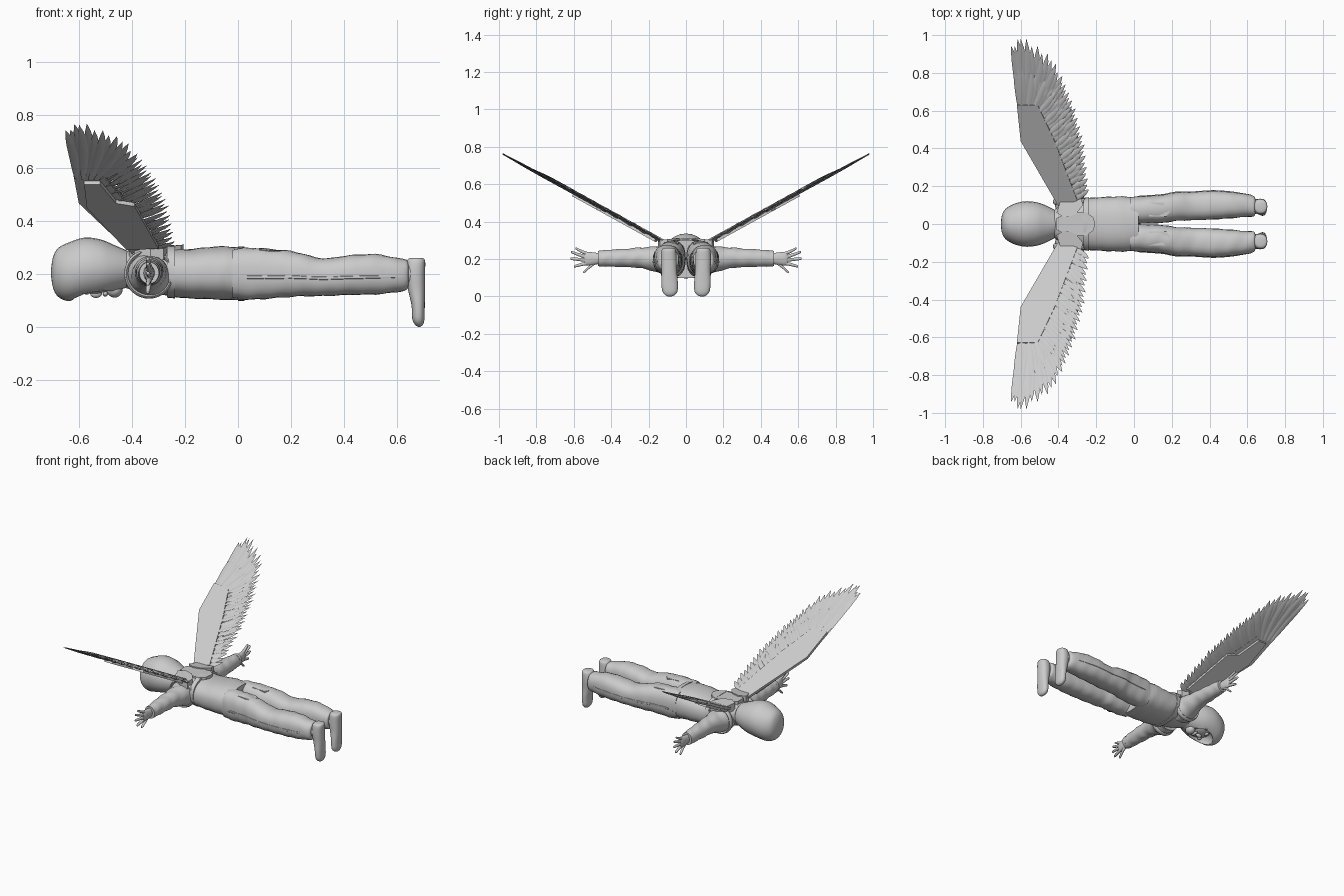
import bpy, bmesh, math
from mathutils import Vector

if "Cube" in bpy.data.objects:
    bpy.data.objects.remove(bpy.data.objects["Cube"], do_unlink=True)

grey = bpy.data.materials.new("light grey")
grey.use_nodes = True
grey.diffuse_color = (0.6, 0.6, 0.6, 1)
grey.node_tree.nodes["Principled BSDF"].inputs["Base Color"].default_value = (0.6, 0.6, 0.6, 1)


def finish(name, bm, mirror=False, angle=40):
    """Turn a bmesh into a shaded object, mirrored across the body if asked."""
    bmesh.ops.recalc_face_normals(bm, faces=bm.faces)
    mesh = bpy.data.meshes.new(name)
    bm.to_mesh(mesh)
    bm.free()
    mesh.materials.append(grey)
    ob = bpy.data.objects.new(name, mesh)
    bpy.context.collection.objects.link(ob)
    bpy.ops.object.select_all(action='DESELECT')
    ob.select_set(True)
    bpy.context.view_layer.objects.active = ob
    bpy.ops.object.shade_smooth_by_angle(angle=math.radians(angle))
    if mirror:
        mod = ob.modifiers.new("mirror", 'MIRROR')
        mod.use_axis = (False, True, False)
    return ob


def smooth_sections(secs, steps=4):
    """Catmull-Rom resampling of loft sections."""
    out = []
    for i in range(len(secs) - 1):
        a, b, c, d = (secs[max(0, min(len(secs) - 1, i + k))] for k in (-1, 0, 1, 2))
        for s in range(steps):
            t = s / steps
            out.append([q + t * ((r - p) + t * ((2*p - 5*q + 4*r - w) + t * (3*q - p - 3*r + w))) / 2
                        for p, q, r, w in zip(a, b, c, d)])
    return out + [secs[-1]]


def add_loft(bm, axis, secs, power=2.0, wrinkle=0.0, n=24):
    """Sections are (position, centre a, centre b, radius a, radius b)."""
    rings = []
    for t, ca, cb, ra, rb in smooth_sections(secs):
        ring = []
        for k in range(n):
            ang = math.tau * k / n
            c, s = math.cos(ang), math.sin(ang)
            fold = 1 + wrinkle * math.sin(t * 75 + 2 * math.sin(ang * 2))
            a = ca + ra * fold * math.copysign(abs(c) ** (2 / power), c)
            b = cb + rb * fold * math.copysign(abs(s) ** (2 / power), s)
            co = {'x': (t, a, b), 'y': (a, t, b), 'z': (a, b, t)}[axis]
            ring.append(bm.verts.new(co))
        rings.append(ring)
    for r, q in zip(rings, rings[1:]):
        for k in range(n):
            bm.faces.new((r[k], r[(k + 1) % n], q[(k + 1) % n], q[k]))
    bm.faces.new(rings[0])
    bm.faces.new(rings[-1])


def loft(name, axis, secs, mirror=False, **kw):
    bm = bmesh.new()
    add_loft(bm, axis, secs, **kw)
    return finish(name, bm, mirror)


def add_ball(bm, centre, radii):
    ball = bmesh.ops.create_uvsphere(bm, u_segments=24, v_segments=14, radius=1)["verts"]
    for v in ball:
        v.co = Vector(centre) + Vector(p * r for p, r in zip(v.co, radii))


def prism(name, outline, place, low, high, mirror=True):
    """Extrude a flat outline between two heights of a placing function."""
    bm = bmesh.new()
    a = [bm.verts.new(place(x, y, low)) for x, y in outline]
    b = [bm.verts.new(place(x, y, high)) for x, y in outline]
    bm.faces.new(a)
    bm.faces.new(b)
    for i in range(len(a)):
        j = (i + 1) % len(a)
        bm.faces.new((a[i], a[j], b[j], b[i]))
    return finish(name, bm, mirror, 25)


# Hood with a face opening underneath
hood = loft("hood", 'x', [
    (-.705, 0, .205, .01, .01), (-.698, 0, .205, .05, .055), (-.68, 0, .205, .08, .09),
    (-.64, 0, .207, .105, .11), (-.58, 0, .22, .12, .116), (-.52, 0, .222, .116, .108),
    (-.47, 0, .22, .1, .09), (-.42, 0, .218, .075, .07), (-.39, 0, .215, .06, .06)])
bm = bmesh.new()
add_ball(bm, (-.54, 0, .09), (.092, .082, .08))
cutter = finish("opening_cutter", bm)
cutter.hide_render = True
cut = hood.modifiers.new("opening", 'BOOLEAN')
cut.object = cutter
cut.operation = 'DIFFERENCE'
bpy.context.view_layer.objects.active = hood
bpy.ops.object.modifier_apply(modifier=cut.name)
bpy.data.objects.remove(cutter, do_unlink=True)

# Face
bm = bmesh.new()
add_ball(bm, (-.54, 0, .185), (.09, .08, .06))
add_ball(bm, (-.535, 0, .125), (.022, .013, .016))
add_ball(bm, (-.5, 0, .124), (.01, .026, .01))
add_ball(bm, (-.465, 0, .14), (.03, .035, .03))
for side in (-1, 1):
    add_ball(bm, (-.57, side * .033, .131), (.011, .017, .01))
finish("face", bm)

# Jacket, hem and chest strap
loft("jacket", 'x', [
    (-.42, 0, .215, .075, .07), (-.38, 0, .215, .1, .077), (-.3, 0, .21, .13, .088),
    (-.2, 0, .2, .14, .092), (-.08, 0, .203, .146, .1), (0, 0, .2, .142, .1),
    (.022, 0, .2, .14, .098)], power=2.4, wrinkle=.012, n=32)
loft("jacket_hem", 'x', [(0, 0, .2, .145, .103), (.025, 0, .2, .144, .102)], power=2.4, n=32)
loft("chest_strap", 'x', [(-.268, 0, .21, .138, .1), (-.238, 0, .207, .142, .1)], power=2.4, n=32)

# Trousers with side seam and rear pocket
loft("trouser_leg", 'x', [
    (-.02, .073, .2, .07, .093), (.05, .075, .2, .073, .098), (.15, .08, .2, .075, .091),
    (.22, .092, .198, .076, .084), (.32, .095, .187, .075, .071), (.42, .1, .195, .076, .075),
    (.52, .1, .198, .069, .076), (.6, .098, .195, .06, .064), (.635, .094, .196, .054, .057),
    (.642, .094, .196, .042, .045)], True, power=2.4, wrinkle=.02)
loft("trouser_seam", 'x', [
    (.03, .146, .187, .004, .006), (.15, .154, .187, .004, .006), (.22, .167, .187, .004, .006),
    (.32, .169, .183, .004, .006), (.42, .175, .186, .004, .006), (.52, .168, .188, .004, .006),
    (.62, .151, .19, .004, .006)], True, n=8)
prism("rear_pocket", [(.08, .04), (.17, .04), (.188, .06), (.188, .1), (.17, .115), (.08, .115)],
      lambda x, y, h: (x, y, .285 - (x - .1) * .06 - abs(y - .078) * .2 + h), -.02, .012)

# Feet hanging toes down
loft("foot", 'z', [
    (.26, .672, .092, .02, .02), (.25, .671, .092, .034, .037), (.2, .668, .092, .037, .042),
    (.14, .673, .09, .032, .041), (.08, .679, .088, .025, .044), (.03, .68, .086, .023, .041),
    (.008, .682, .086, .015, .026), (0, .683, .086, .004, .008)], True, power=2.3)
loft("ankle", 'x', [(.61, .094, .2, .046, .05), (.65, .093, .2, .038, .045), (.67, .092, .2, .036, .04)], True)

# Sleeves, cuffs and shoulder straps
loft("sleeve", 'y', [
    (.06, -.33, .195, .085, .08), (.12, -.335, .195, .08, .078), (.17, -.335, .2, .066, .066),
    (.25, -.335, .207, .053, .054), (.32, -.335, .206, .05, .049), (.4, -.335, .205, .043, .046),
    (.455, -.335, .203, .037, .041), (.468, -.335, .203, .03, .034)], True, wrinkle=.035)
loft("cuff", 'y', [(.448, -.335, .203, .039, .043), (.47, -.335, .203, .037, .041)], True)
bm = bmesh.new()
for i in range(32):
    for j in range(8):
        a, b = math.tau * i / 32, math.tau * j / 8
        r = .086 + .008 * math.cos(b)
        bm.verts.new((-.335 + r * math.cos(a), .118 + .016 * math.sin(b), .2 + r * math.sin(a)))
bm.verts.ensure_lookup_table()
for i in range(32):
    for j in range(8):
        k, m = (i + 1) % 32 * 8, (j + 1) % 8
        bm.faces.new([bm.verts[q] for q in (i * 8 + j, k + j, k + m, i * 8 + m)])
finish("shoulder_strap", bm, True, 60)

# Hands with spread fingers
bm = bmesh.new()
add_loft(bm, 'y', [(.45, -.335, .203, .022, .026), (.49, -.335, .202, .019, .033),
                   (.53, -.335, .202, .015, .036), (.545, -.335, .203, .009, .028)])
fingers = [(.525, .227, .592, .255), (.535, .211, .616, .237), (.535, .195, .618, .202),
           (.525, .179, .6, .162), (.48, .185, .55, .132)]
for y0, z0, y1, z1 in fingers:
    mid = [(y0 + y1) / 2, -.337, (z0 + z1) / 2, .009, .009]
    add_loft(bm, 'y', [(y0, -.335, z0, .01, .011), mid, (y1 - .006, -.34, z1, .007, .007),
                       (y1, -.34, z1, .002, .002)], n=10)
finish("hand", bm, True, 60)


# Wings lie on a plane rising away from the body
def wing(x, y, h):
    return Vector((x, y, .29 + (y - .12) * .55)) + h * Vector((0, -.48, .876))


prism("wing_panel", [(-.4, .1), (-.6, .445), (-.62, .635), (-.51, .635), (-.42, .445), (-.3, .13)],
      wing, -.004, .014)
prism("wing_under_panel", [(-.42, .15), (-.57, .44), (-.58, .6), (-.52, .6), (-.46, .47),
                           (-.39, .45), (-.3, .16)], wing, -.02, -.004)


def along(points, t):
    s = t * (len(points) - 1)
    i = min(int(s), len(points) - 2)
    return Vector(points[i]).lerp(Vector(points[i + 1]), s - i)


def add_feather(bm, root, tip, width, h, bend):
    """Leaf shape with a raised midrib and a curved spine."""
    d = tip - root
    side = Vector((-d.y, d.x)).normalized()
    prev = None
    for t, w in ((0, .3), (.2, .75), (.45, 1), (.7, .9), (.88, .5), (1, .03)):
        c = root + d * t + side * bend * math.sin(math.pi * t)
        e = side * width * w / 2
        ring = [bm.verts.new(wing(p.x, p.y, h * (1 - t * .6) + k)) for p, k in
                ((c + e, -.002), (c, .006 * w), (c - e, .002), (c, -.005 * w))]
        if prev:
            for k in range(4):
                bm.faces.new((prev[k], prev[(k + 1) % 4], ring[(k + 1) % 4], ring[k]))
        else:
            bm.faces.new(ring)
        prev = ring
    bm.faces.new(prev)


def feather_row(name, roots, tips, count, length, width, h, bend):
    bm = bmesh.new()
    for i in range(count):
        t = i / (count - 1)
        root, tip = along(roots, t), along(tips, t)
        reach = length * (1 - .06 * (i % 2))
        add_feather(bm, root, root.lerp(tip, reach), width, h + .004 * (i % 3 - 1), bend)
    finish(name, bm, True, 50)


trail_roots = [(-.33, .13), (-.40, .32), (-.46, .48), (-.52, .61)]
trail_tips = [(-.24, .18), (-.262, .42), (-.31, .61), (-.38, .78)]
tip_roots = [(-.52, .61), (-.56, .61), (-.61, .62)]
tip_tips = [(-.38, .78), (-.43, .88), (-.51, .94), (-.6, 1.0), (-.65, .94)]
feather_row("trailing_feathers", trail_roots, trail_tips, 25, 1, .03, -.002, -.006)
feather_row("trailing_coverts", trail_roots, trail_tips, 22, .68, .03, .008, -.006)
feather_row("tip_feathers", tip_roots, tip_tips, 13, 1, .04, -.002, -.012)
feather_row("tip_coverts", tip_roots, tip_tips, 10, .6, .035, .008, -.008)

# Back harness joining the wings
flat = lambda x, y, h: (x, y, .298 - abs(y) * .12 + h)
prism("harness_plate", [(-.41, -.03), (-.41, .03), (-.35, .06), (-.25, .06), (-.215, .035),
                        (-.205, 0), (-.215, -.035), (-.25, -.06), (-.35, -.06)], flat, -.03, .014, False)
prism("wing_mount", [(-.41, .06), (-.37, .035), (-.31, .05), (-.27, .1), (-.28, .14), (-.33, .15),
                     (-.39, .12)], flat, -.03, .02)
